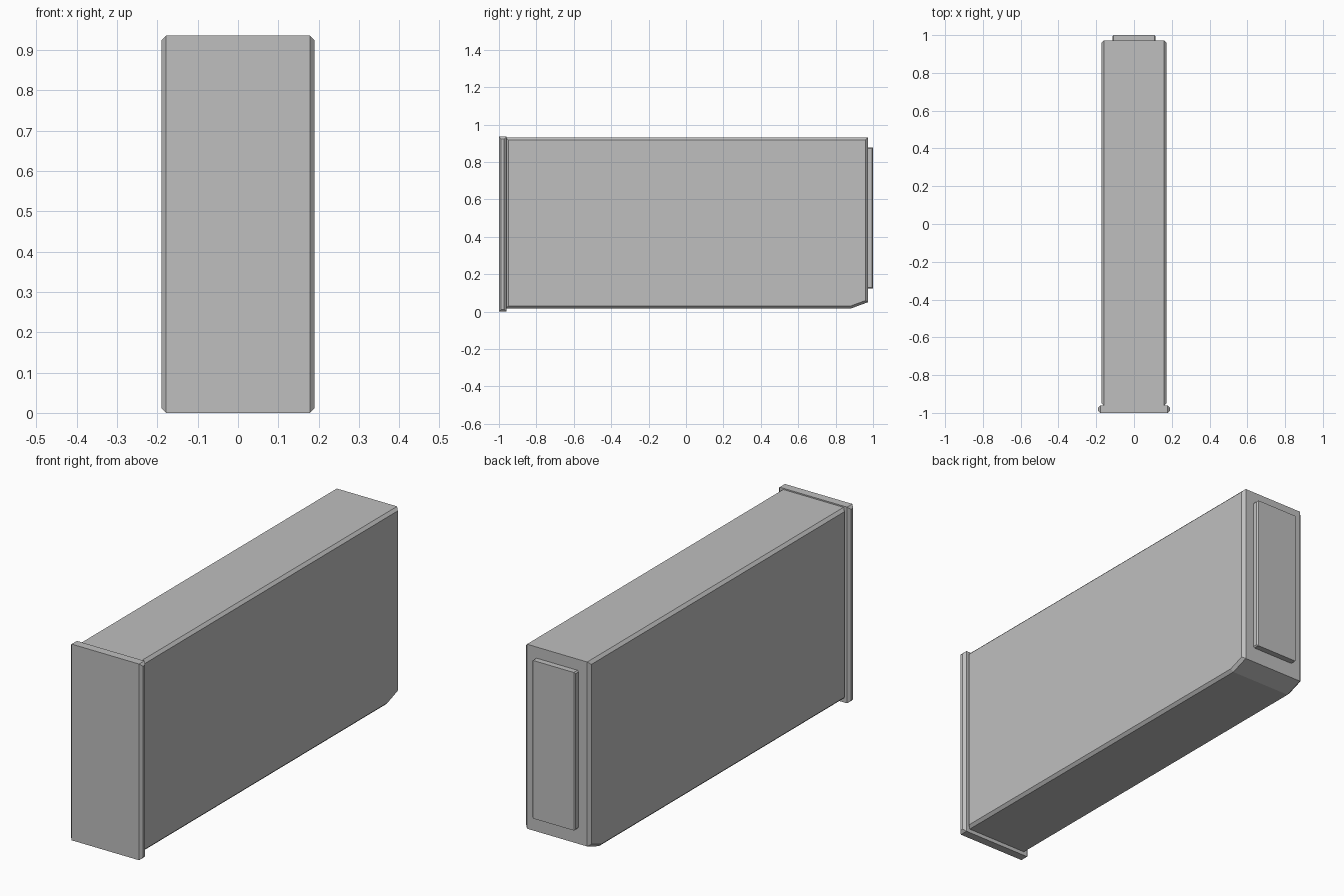
import bpy
import bmesh

cube = bpy.data.objects.get("Cube")
if cube:
    bpy.data.objects.remove(cube, do_unlink=True)

grey = bpy.data.materials.new("plain grey")
grey.use_nodes = True
colour = (0.52, 0.52, 0.52, 1)
grey.diffuse_color = colour
grey.node_tree.nodes["Principled BSDF"].inputs["Base Color"].default_value = colour


def prism(name, profile, half_width, chamfer, pick):
    """Extrude a (y, z) side profile along x, then chamfer the picked edges."""
    bm = bmesh.new()
    face = bm.faces.new([bm.verts.new((-half_width, y, z)) for y, z in profile])
    new = bmesh.ops.extrude_face_region(bm, geom=[face])["geom"]
    verts = [g for g in new if isinstance(g, bmesh.types.BMVert)]
    bmesh.ops.translate(bm, verts=verts, vec=(2 * half_width, 0, 0))
    bmesh.ops.recalc_face_normals(bm, faces=bm.faces)
    bmesh.ops.bevel(bm, geom=[e for e in bm.edges if pick(e)], offset=chamfer,
                    offset_type='OFFSET', segments=1, profile=0.5, affect='EDGES')
    mesh = bpy.data.meshes.new(name)
    bm.to_mesh(mesh)
    bm.free()
    mesh.materials.append(grey)
    obj = bpy.data.objects.new(name, mesh)
    bpy.context.collection.objects.link(obj)
    return obj


def rectangle(y0, y1, z0, z1):
    return [(y0, z0), (y1, z0), (y1, z1), (y0, z1)]


def around_sides(edge):
    """Edges that outline the two side faces."""
    a, b = edge.verts
    return abs(a.co.x - b.co.x) < 0.001


# Long case with a sloped lower back corner
prism("case",
      [(-0.962, 0.018), (0.885, 0.018), (0.972, 0.05), (0.972, 0.93), (-0.962, 0.93)],
      0.172, 0.013, around_sides)

# Front panel overhanging the case
prism("front_panel", rectangle(-1, -0.96, 0, 0.936), 0.19, 0.012, around_sides)

# Raised plate on the back
prism("back_plate", rectangle(0.965, 1, 0.123, 0.877), 0.114, 0.006, around_sides)
